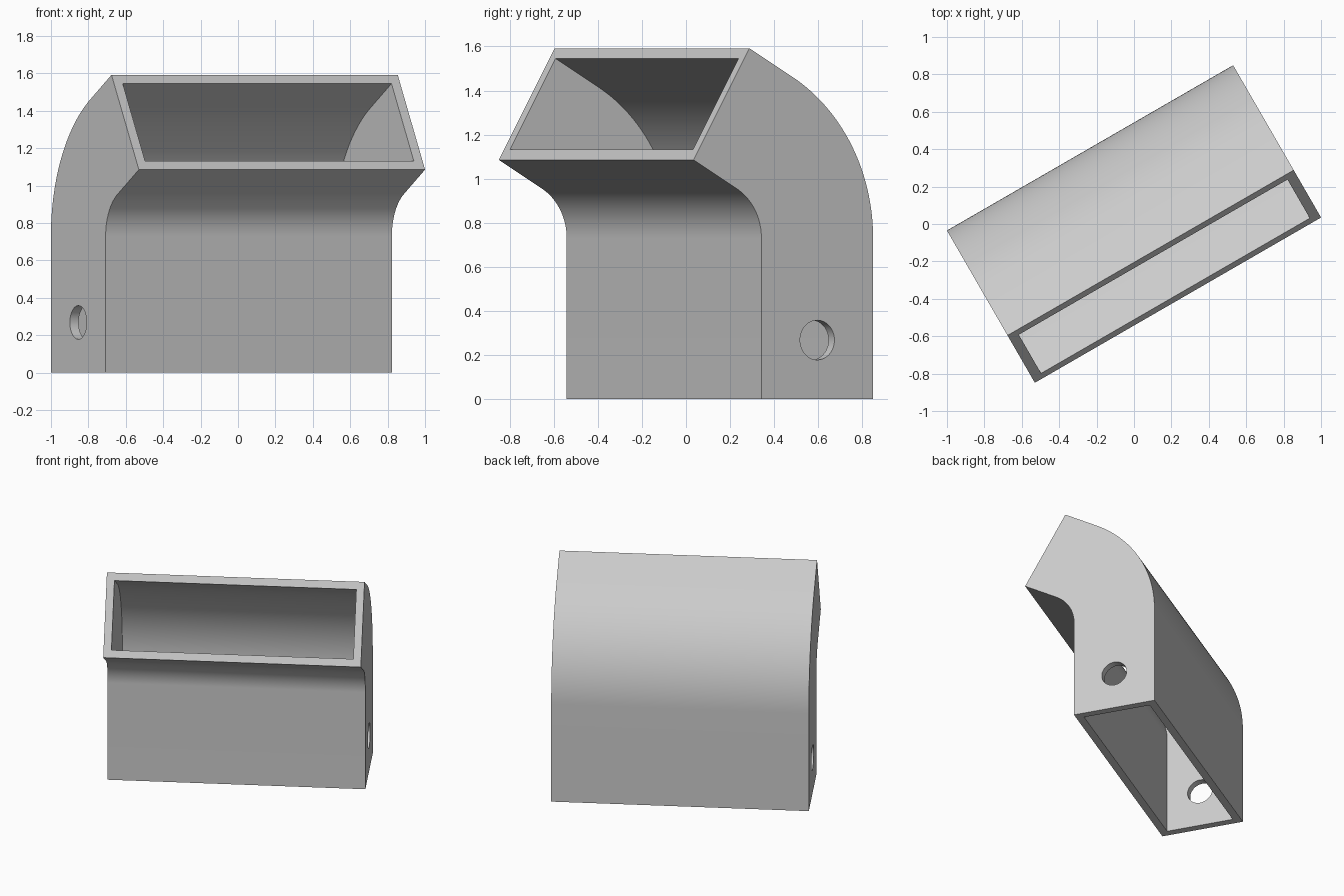
import bpy, bmesh, math
from mathutils import Vector, Matrix

if "Cube" in bpy.data.objects:
    bpy.data.objects.remove(bpy.data.objects["Cube"])

WIDTH, DEPTH, WALL = 1.767, 0.585, 0.054   # duct section
LEG, R_IN, LIP = 0.73, 0.26, 0.26          # straight leg, inner bend radius, straight lip
BEND, TURN = math.radians(60), math.radians(30)
STEPS = 32
R_OUT = R_IN + DEPTH
REACH = DEPTH + R_IN * (1 - math.cos(BEND)) + LIP * math.sin(BEND)

grey = bpy.data.materials.new("grey_plastic")
grey.diffuse_color = (0.6, 0.6, 0.6, 1)
grey.use_nodes = True
grey.node_tree.nodes["Principled BSDF"].inputs["Base Color"].default_value = grey.diffuse_color


def point(x, radius, angle, rise):
    """Point on the bend: radius from the bend centre, plus a straight run."""
    d = R_OUT - radius * math.cos(angle) + rise * math.sin(angle)
    z = LEG + radius * math.sin(angle) + rise * math.cos(angle)
    return Vector((x, REACH / 2 - d, z))


def section(bm, inset, angle, rise):
    """Rectangular cross-section of the duct at one station."""
    h, a, b = WIDTH / 2 - inset, R_OUT - inset, R_IN + inset
    return [bm.verts.new(point(x, r, angle, rise))
            for x, r in ((-h, a), (h, a), (h, b), (-h, b))]


# Stations: foot, bend, lip
stations = [(0, -LEG)] + [(BEND * i / STEPS, 0) for i in range(STEPS + 1)] + [(BEND, LIP)]

# Hollow bent duct
bm = bmesh.new()
outer = [section(bm, 0, *s) for s in stations]
inner = [section(bm, WALL, *s) for s in stations]


def bridge(p, q):
    for i in range(4):
        j = (i + 1) % 4
        bm.faces.new((p[i], p[j], q[j], q[i]))


for skin in (outer, inner):
    for p, q in zip(skin, skin[1:]):
        bridge(p, q)
bridge(outer[0], inner[0])
bridge(outer[-1], inner[-1])
bmesh.ops.recalc_face_normals(bm, faces=bm.faces)
mesh = bpy.data.meshes.new("bent_duct")
bm.to_mesh(mesh)
bm.free()
mesh.materials.append(grey)
duct = bpy.data.objects.new("bent_duct", mesh)
bpy.context.collection.objects.link(duct)

# Round screw holes through both end walls
bpy.ops.mesh.primitive_cylinder_add(vertices=48, radius=0.09, depth=WIDTH + 0.4,
                                    location=(0, REACH / 2 - DEPTH / 2, 0.268),
                                    rotation=(0, math.pi / 2, 0))
cutter = bpy.context.object
cutter.name = "hole_cutter"
cutter.hide_render = True
cutter.data.materials.append(grey)
cut = duct.modifiers.new("screw_holes", 'BOOLEAN')
cut.operation, cut.solver, cut.object = 'DIFFERENCE', 'EXACT', cutter

bpy.ops.object.select_all(action='DESELECT')
duct.select_set(True)
bpy.context.view_layer.objects.active = duct
bpy.ops.object.modifier_apply(modifier=cut.name)
bpy.data.objects.remove(cutter)

# Turn the finished duct about the vertical axis
duct.data.transform(Matrix.Rotation(TURN, 4, 'Z'))
bpy.ops.object.shade_smooth_by_angle(angle=math.radians(30))
